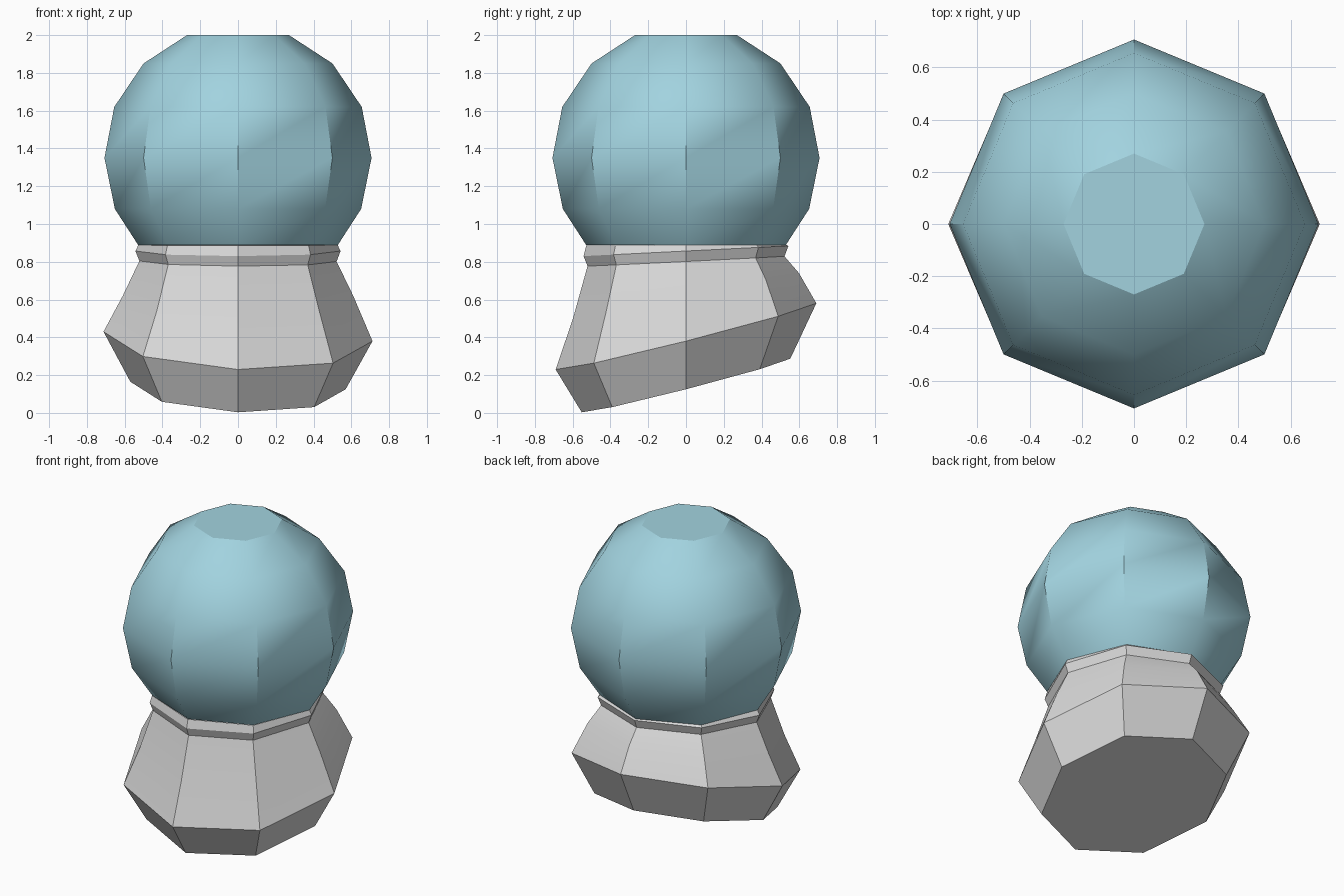
import bpy, bmesh
from math import radians, sin, cos, atan, pi

cube = bpy.data.objects.get("Cube")
if cube:
    bpy.data.objects.remove(cube)

SIDES = 8


def material(name, rgb):
    mat = bpy.data.materials.new(name)
    mat.use_nodes = True
    mat.diffuse_color = (*rgb, 1)
    bsdf = mat.node_tree.nodes["Principled BSDF"]
    bsdf.inputs["Base Color"].default_value = (*rgb, 1)
    return mat


def lathe(name, rings, mat, angle, cap_bottom=False, cap_top=False):
    """Skin octagonal rings given as (radius, height, tilt along x, tilt along y)."""
    bm = bmesh.new()
    loops = []
    for r, z, tx, ty in rings:
        loop = []
        for i in range(SIDES):
            a = 2 * pi * i / SIDES
            x = r * cos(a)
            y = r * sin(a) * cos(atan(ty))
            loop.append(bm.verts.new((x, y, z + tx * x + ty * y)))
        loops.append(loop)
    for low, high in zip(loops, loops[1:]):
        for i in range(SIDES):
            j = (i + 1) % SIDES
            bm.faces.new((low[i], low[j], high[j], high[i]))
    if cap_bottom:
        bm.faces.new(loops[0][::-1])
    if cap_top:
        bm.faces.new(loops[-1])
    mesh = bpy.data.meshes.new(name)
    bm.to_mesh(mesh)
    bm.free()
    mesh.materials.append(mat)
    obj = bpy.data.objects.new(name, mesh)
    bpy.context.collection.objects.link(obj)

    # Smooth shading with sharp creases, flat caps
    bpy.ops.object.select_all(action="DESELECT")
    obj.select_set(True)
    bpy.context.view_layer.objects.active = obj
    bpy.ops.object.shade_smooth_by_angle(angle=radians(angle))
    for face in mesh.polygons:
        if len(face.vertices) == SIDES:
            face.use_smooth = False
    return obj


blue = material("pale_blue_glass", (0.36, 0.65, 0.74))
grey = material("light_grey", (0.70, 0.70, 0.70))

# Slanted base
lathe("base", [
    (0.57, 0.145, -0.035, 0.257),
    (0.712, 0.405, -0.035, 0.254),
    (0.61, 0.62, 0.0, 0.2),
    (0.522, 0.803, -0.003, 0.05),
], grey, 28, cap_bottom=True)

# Collar between base and globe
lathe("collar", [
    (0.522, 0.803, -0.003, 0.05),
    (0.543, 0.857, 0.0, 0.05),
    (0.528, 0.888, 0.0, 0.003),
], grey, 20)

# Faceted globe
lathe("globe", [
    (r, z, 0, 0) for r, z in (
        (0.528, 0.888), (0.652, 1.08), (0.707, 1.35),
        (0.655, 1.62), (0.50, 1.85), (0.27, 2.0))
], blue, 40, cap_top=True)
